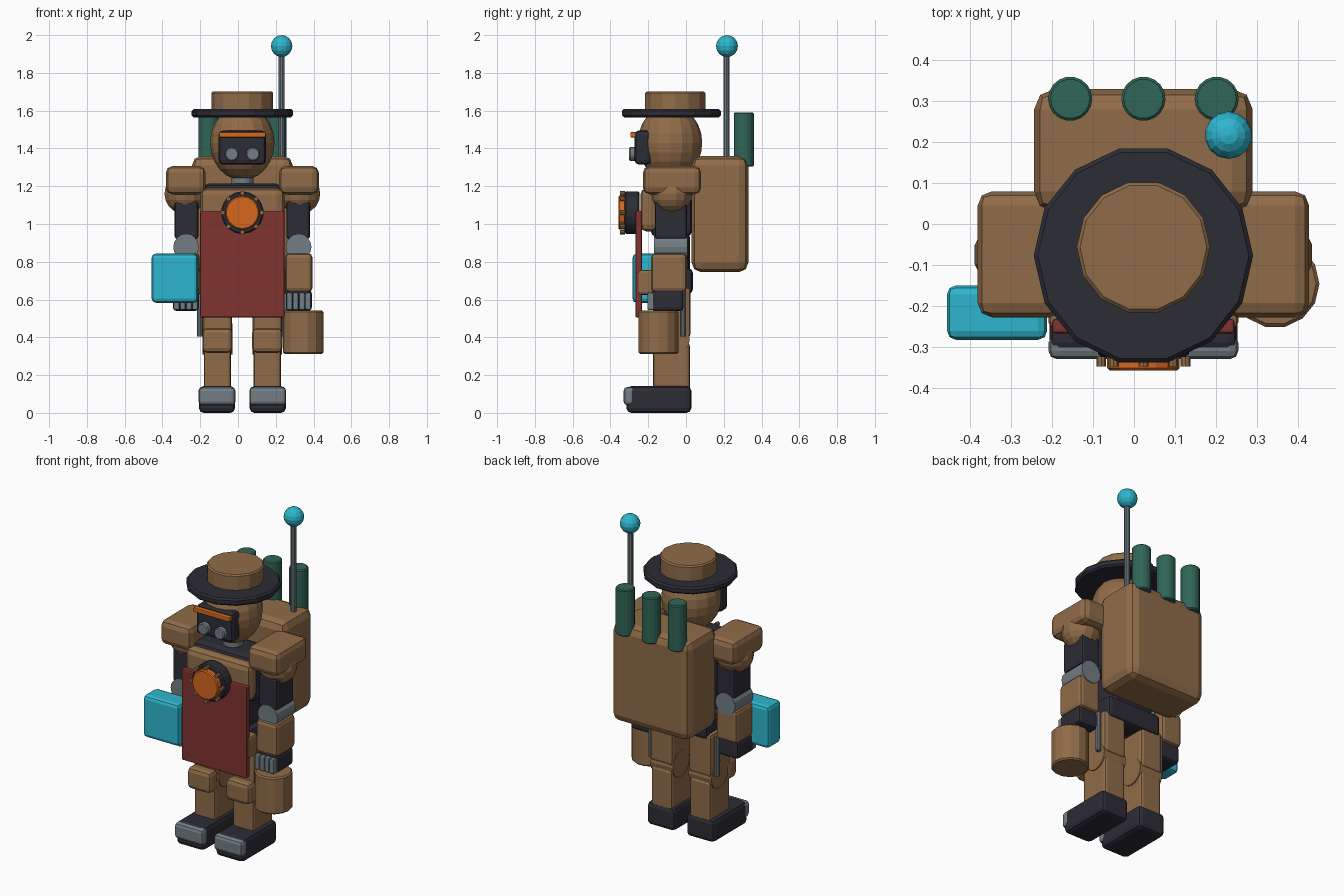
import bpy, bmesh, math
from mathutils import Matrix

if "Cube" in bpy.data.objects:
    bpy.data.objects.remove(bpy.data.objects["Cube"])

CX = 0.023  # body centre line


def material(name, rgb):
    m = bpy.data.materials.new(name)
    m.use_nodes = True
    m.diffuse_color = (*rgb, 1)
    m.node_tree.nodes["Principled BSDF"].inputs["Base Color"].default_value = (*rgb, 1)
    return m


brown = material("leather brown", (0.28, 0.15, 0.065))
dark = material("charcoal", (0.025, 0.025, 0.036))
steel = material("steel grey", (0.17, 0.21, 0.23))
red = material("apron red", (0.21, 0.033, 0.028))
orange = material("lamp orange", (0.66, 0.14, 0.013))
cyan = material("glow cyan", (0.027, 0.47, 0.62))
green = material("bottle green", (0.03, 0.13, 0.095))


def finish(name, bm, mat, bevel=0, segments=2):
    mesh = bpy.data.meshes.new(name)
    bm.to_mesh(mesh)
    bm.free()
    mesh.materials.append(mat)
    ob = bpy.data.objects.new(name, mesh)
    bpy.context.collection.objects.link(ob)
    if bevel:
        mod = ob.modifiers.new("soft_edges", "BEVEL")
        mod.width, mod.segments = bevel, segments
        mod.limit_method = "ANGLE"
        mod.angle_limit = math.radians(40)
    return ob


def box(name, mat, x, y, z, bevel=0.02):
    """Box from (min, max) pairs, x measured from the centre line."""
    bm = bmesh.new()
    mid = [(a + b) / 2 for a, b in (x, y, z)]
    size = [b - a for a, b in (x, y, z)]
    place = Matrix.Translation((mid[0] + CX, mid[1], mid[2])) @ Matrix.Diagonal((*size, 1))
    bmesh.ops.create_cube(bm, size=1, matrix=place)
    return finish(name, bm, mat, bevel)


def cylinder(name, mat, centre, radius, length, axis="Z", sides=16, bevel=0.0):
    turn = {"X": Matrix.Rotation(math.pi / 2, 4, "Y"),
            "Y": Matrix.Rotation(math.pi / 2, 4, "X"),
            "Z": Matrix.Rotation(math.pi / 2, 4, "Z")}[axis]
    place = Matrix.Translation((centre[0] + CX, centre[1], centre[2])) @ turn
    bm = bmesh.new()
    bmesh.ops.create_cone(bm, cap_ends=True, segments=sides, radius1=radius,
                          radius2=radius, depth=length, matrix=place)
    return finish(name, bm, mat, bevel, 1)


def ball(name, mat, centre, radii, u=14, v=10):
    place = Matrix.Translation((centre[0] + CX, centre[1], centre[2])) @ Matrix.Diagonal((*radii, 1))
    bm = bmesh.new()
    bmesh.ops.create_uvsphere(bm, u_segments=u, v_segments=v, radius=1, matrix=place)
    return finish(name, bm, mat)


# Hat and head
cylinder("hat_brim", dark, (0, -0.077, 1.587), 0.268, 0.044, sides=14, bevel=0.01)
cylinder("hat_crown", brown, (0, -0.057, 1.65), 0.163, 0.105, sides=14, bevel=0.008)
ball("head", brown, (0, -0.085, 1.43), (0.171, 0.171, 0.198), 16, 12)
box("visor", dark, (-0.125, 0.125), (-0.272, -0.185), (1.315, 1.495), 0.022)
box("visor_strip", orange, (-0.123, 0.123), (-0.295, -0.265), (1.459, 1.486), 0.005)
for side, s in (("left", 1), ("right", -1)):
    cylinder(side + "_eye", steel, (0.056 * s, -0.283, 1.37), 0.037, 0.036, "Y", 14, 0.006)
cylinder("neck", steel, (0, -0.08, 1.225), 0.058, 0.09, sides=14)

# Torso
box("torso", dark, (-0.215, 0.215), (-0.19, 0.035), (0.93, 1.215), 0.04)
box("waist", dark, (-0.15, 0.15), (-0.16, 0.02), (0.72, 0.96), 0.03)
box("hips", dark, (-0.19, 0.19), (-0.18, 0.037), (0.63, 0.765), 0.025)
box("chest_plate", brown, (-0.222, 0.222), (-0.242, -0.15), (0.96, 1.19), 0.035)
box("apron", red, (-0.223, 0.223), (-0.268, -0.232), (0.505, 1.07), 0.008)

# Chest lamp with a ring of bolts
cylinder("lamp_housing", dark, (0, -0.285, 1.06), 0.113, 0.08, "Y", 18, 0.008)
cylinder("lamp", orange, (0, -0.333, 1.06), 0.09, 0.05, "Y", 18, 0.006)
for i in range(8):
    a = i * math.pi / 4
    cylinder("lamp_bolt", brown, (0.103 * math.cos(a), -0.336, 1.06 + 0.103 * math.sin(a)),
             0.012, 0.025, "Y", 8)


def span(s, a, b):
    """Sideways extent on the side given by the sign s."""
    return tuple(sorted((a * s, b * s)))


# Arms and legs, mirrored about the centre line
for side, s in (("left", 1), ("right", -1)):
    box(side + "_shoulder_pad", brown, span(s, 0.195, 0.405), (-0.228, 0.08), (1.157, 1.307), 0.035)
    ball(side + "_shoulder", brown, (0.303 * s, -0.075, 1.16), (0.112, 0.108, 0.108))
    box(side + "_upper_arm", dark, span(s, 0.233, 0.358), (-0.165, 0.005), (0.92, 1.12), 0.015)
    cylinder(side + "_elbow", steel, (0.298 * s, -0.08, 0.878), 0.068, 0.178, "Y", 16)
    box(side + "_forearm", brown, span(s, 0.226, 0.371), (-0.185, 0.004), (0.64, 0.845), 0.022)
    box(side + "_hand", dark, span(s, 0.23, 0.368), (-0.183, -0.012), (0.54, 0.65), 0.018)
    for i in range(4):
        x = 0.234 + 0.033 * i
        box(side + "_finger", steel, span(s, x, x + 0.031), (-0.205, -0.165), (0.545, 0.637), 0.008)
    box(side + "_pouch", brown, span(s, 0.13, 0.232), (-0.255, -0.17), (0.625, 0.757), 0.015)
    cylinder(side + "_hip_rod", steel, (0.226 * s, -0.016, 0.53), 0.015, 0.25, sides=10)

    box(side + "_thigh", brown, span(s, 0.055, 0.21), (-0.175, 0.025), (0.4, 0.665), 0.02)
    cylinder(side + "_knee", brown, (0.132 * s, -0.062, 0.39), 0.082, 0.158, "X", 16)
    box(side + "_knee_pad", brown, span(s, 0.052, 0.212), (-0.235, -0.145), (0.318, 0.45), 0.025)
    box(side + "_shin", brown, span(s, 0.06, 0.204), (-0.175, 0.02), (0.11, 0.37), 0.016)
    box(side + "_boot", dark, span(s, 0.039, 0.23), (-0.315, 0.028), (0, 0.142), 0.025)
    box(side + "_toe_cap", steel, span(s, 0.037, 0.232), (-0.33, -0.27), (0.04, 0.137), 0.02)

# Carried gear
box("glowing_case", cyan, (-0.48, -0.235), (-0.283, -0.15), (0.583, 0.843), 0.022)
cylinder("canister", brown, (0.322, -0.146, 0.427), 0.108, 0.228, sides=14, bevel=0.008)

# Backpack, bottles and antenna
box("backpack", brown, (-0.267, 0.267), (0.03, 0.33), (0.745, 1.36), 0.05)
for i in (-1, 0, 1):
    cylinder("bottle", green, (0.179 * i, 0.306, 1.448), 0.054, 0.286, sides=18, bevel=0.006)
cylinder("antenna_rod", steel, (0.208, 0.214, 1.62), 0.016, 0.58, sides=10)
ball("antenna_ball", cyan, (0.208, 0.217, 1.942), (0.058, 0.058, 0.058), 14, 8)
